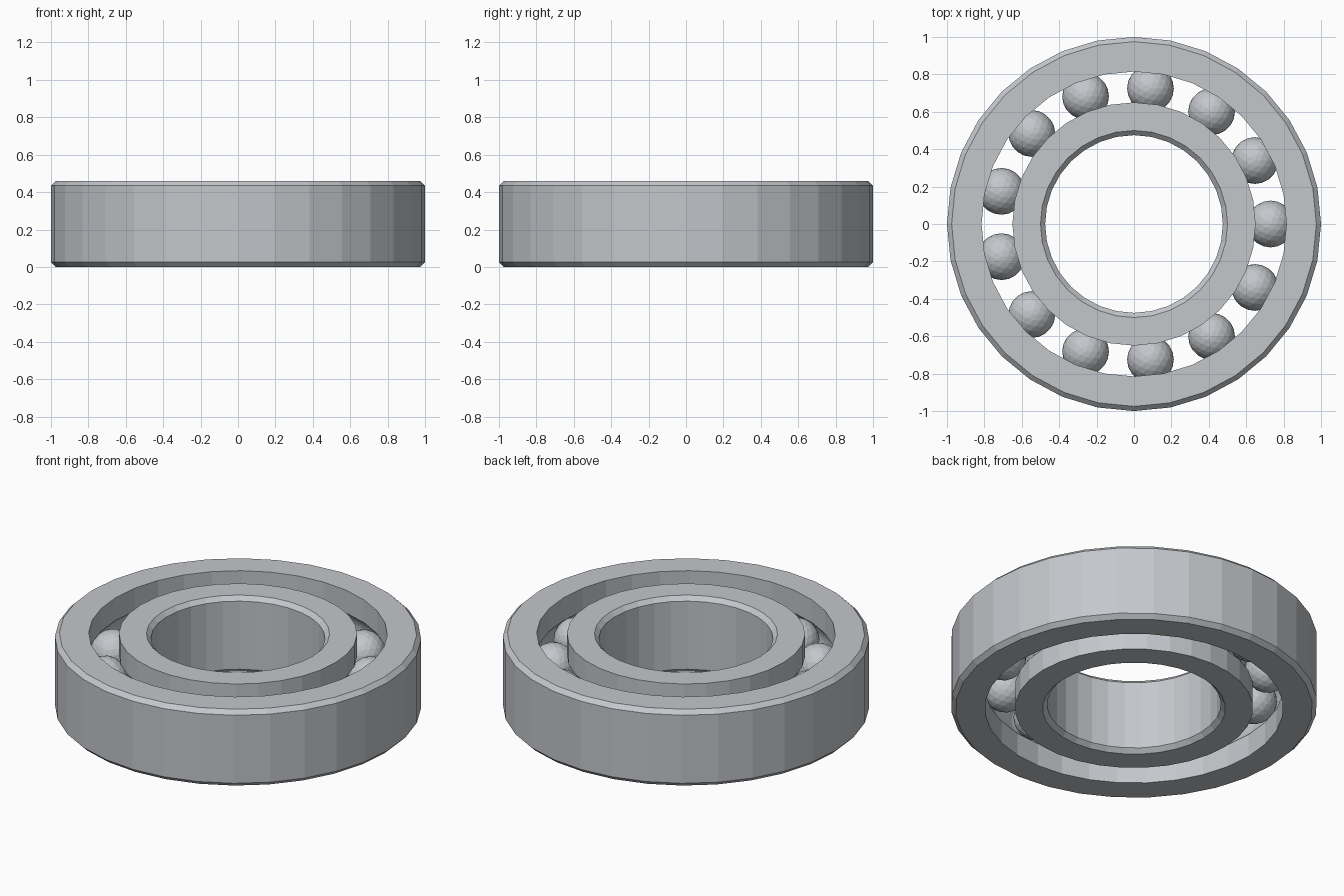
import bpy, bmesh, math
from mathutils import Vector

cube = bpy.data.objects.get("Cube")
if cube:
    bpy.data.objects.remove(cube, do_unlink=True)

HEIGHT, CHAMFER, SIDES = 0.46, 0.025, 32
MID = HEIGHT / 2
PITCH, BALL, BALLS = 0.73, 0.125, 13
GROOVE = BALL + 0.001


def material(name, colour):
    mat = bpy.data.materials.new(name)
    mat.use_nodes = True
    mat.diffuse_color = colour
    mat.node_tree.nodes["Principled BSDF"].inputs["Base Color"].default_value = colour
    return mat


steel = material("steel", (0.55, 0.57, 0.60, 1))


def finish(bm, name):
    bmesh.ops.recalc_face_normals(bm, faces=bm.faces)
    mesh = bpy.data.meshes.new(name)
    bm.to_mesh(mesh)
    bm.free()
    mesh.materials.append(steel)
    obj = bpy.data.objects.new(name, mesh)
    bpy.context.collection.objects.link(obj)
    return obj


def ring(name, plain_r, race_r):
    """Spin a section: chamfered wall at plain_r, grooved raceway at race_r."""
    side = 1 if race_r > plain_r else -1
    edge_r = plain_r + side * CHAMFER
    section = [(race_r, 0), (edge_r, 0), (plain_r, CHAMFER),
               (plain_r, HEIGHT - CHAMFER), (edge_r, HEIGHT), (race_r, HEIGHT)]
    # circular groove that seats the balls, from top to bottom
    reach = math.acos(abs(race_r - PITCH) / GROOVE)
    for i in range(9):
        a = reach * (1 - i / 4)
        section.append((PITCH - side * -1 * -GROOVE * math.cos(a) if race_r < PITCH
                        else PITCH + GROOVE * math.cos(a), MID + GROOVE * math.sin(a)))
    bm = bmesh.new()
    loops = []
    for s in range(SIDES):
        t = math.tau * s / SIDES
        loops.append([bm.verts.new((r * math.cos(t), r * math.sin(t), z)) for r, z in section])
    n = len(section)
    for s in range(SIDES):
        a, b = loops[s], loops[(s + 1) % SIDES]
        for i in range(n):
            j = (i + 1) % n
            bm.faces.new((a[i], b[i], b[j], a[j]))
    return finish(bm, name)


# Races
ring("outer_race", 1.0, 0.815)
ring("inner_race", 0.475, 0.65)

# Balls
for k in range(BALLS):
    t = math.tau * k / BALLS
    bm = bmesh.new()
    bmesh.ops.create_icosphere(bm, subdivisions=3, radius=BALL)
    bmesh.ops.translate(bm, verts=bm.verts,
                        vec=Vector((PITCH * math.cos(t), PITCH * math.sin(t), MID)))
    finish(bm, f"ball_{k + 1}")
